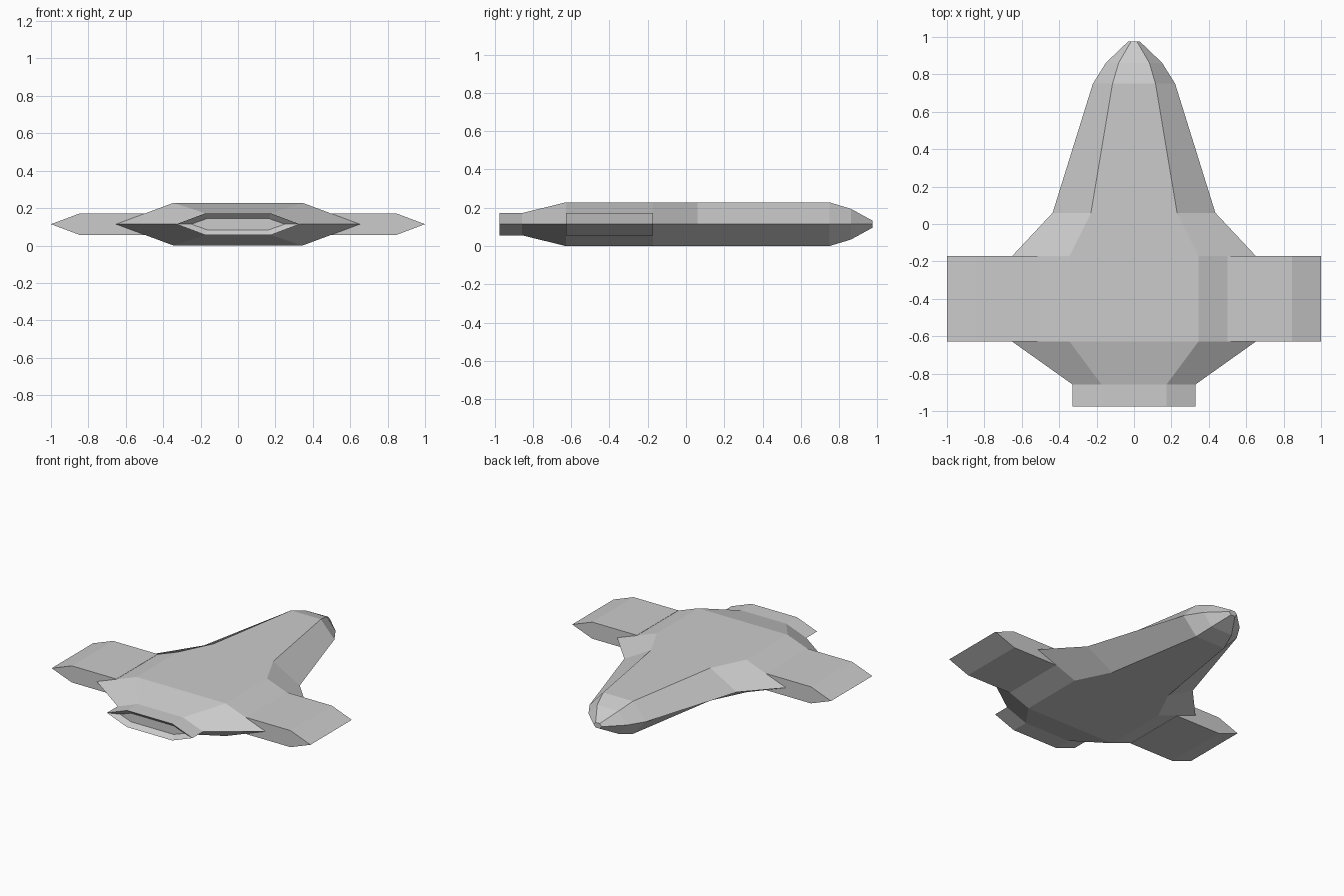
import bpy, bmesh

if "Cube" in bpy.data.objects:
    bpy.data.objects.remove(bpy.data.objects["Cube"])

MID = 0.114  # height of the widest line of the ship


def add_object(name, bm):
    bmesh.ops.recalc_face_normals(bm, faces=bm.faces[:])
    mesh = bpy.data.meshes.new(name)
    bm.to_mesh(mesh)
    bm.free()
    obj = bpy.data.objects.new(name, mesh)
    bpy.context.collection.objects.link(obj)
    return obj


def hexagon(bm, y, wide, flat, half_h):
    pts = [(wide, 0), (flat, half_h), (-flat, half_h),
           (-wide, 0), (-flat, -half_h), (flat, -half_h)]
    return [bm.verts.new((x, y, MID + z)) for x, z in pts]


def loft(name, sections):
    bm = bmesh.new()
    rings = [hexagon(bm, *s) for s in sections]
    for a, b in zip(rings, rings[1:]):
        for i in range(6):
            j = (i + 1) % 6
            bm.faces.new((a[i], a[j], b[j], b[i]))
    bm.faces.new(rings[0])
    bm.faces.new(rings[-1])
    return add_object(name, bm)


# Hull from nose to tail: y, widest half width, flat half width, half height
loft("hull", [
    (0.975, 0.032, 0.016, 0.018),
    (0.862, 0.150, 0.082, 0.080),
    (0.750, 0.220, 0.115, 0.114),
    (0.060, 0.435, 0.230, 0.114),
    (-0.172, 0.652, 0.345, 0.114),
    (-0.628, 0.652, 0.345, 0.114),
    (-0.857, 0.330, 0.175, 0.058),
])

# Engine nozzle with a shallow tapered recess at the back
loft("engine_nozzle", [
    (-0.850, 0.330, 0.175, 0.058),
    (-0.975, 0.330, 0.175, 0.058),
    (-0.945, 0.250, 0.165, 0.030),
])

# Wing: profile in x-z swept along y, mirrored to the other side
bm = bmesh.new()
profile = [(0.5, -0.058), (0.845, -0.058), (1.0, 0), (0.845, 0.058), (0.5, 0.058)]
face = bm.faces.new([bm.verts.new((x, -0.172, MID + z)) for x, z in profile])
swept = bmesh.ops.extrude_face_region(bm, geom=[face], use_keep_orig=True)
bmesh.ops.translate(bm, vec=(0, -0.456, 0),
                    verts=[v for v in swept["geom"] if isinstance(v, bmesh.types.BMVert)])
wing = add_object("wings", bm)
wing.modifiers.new("mirror", 'MIRROR').use_axis[0] = True
